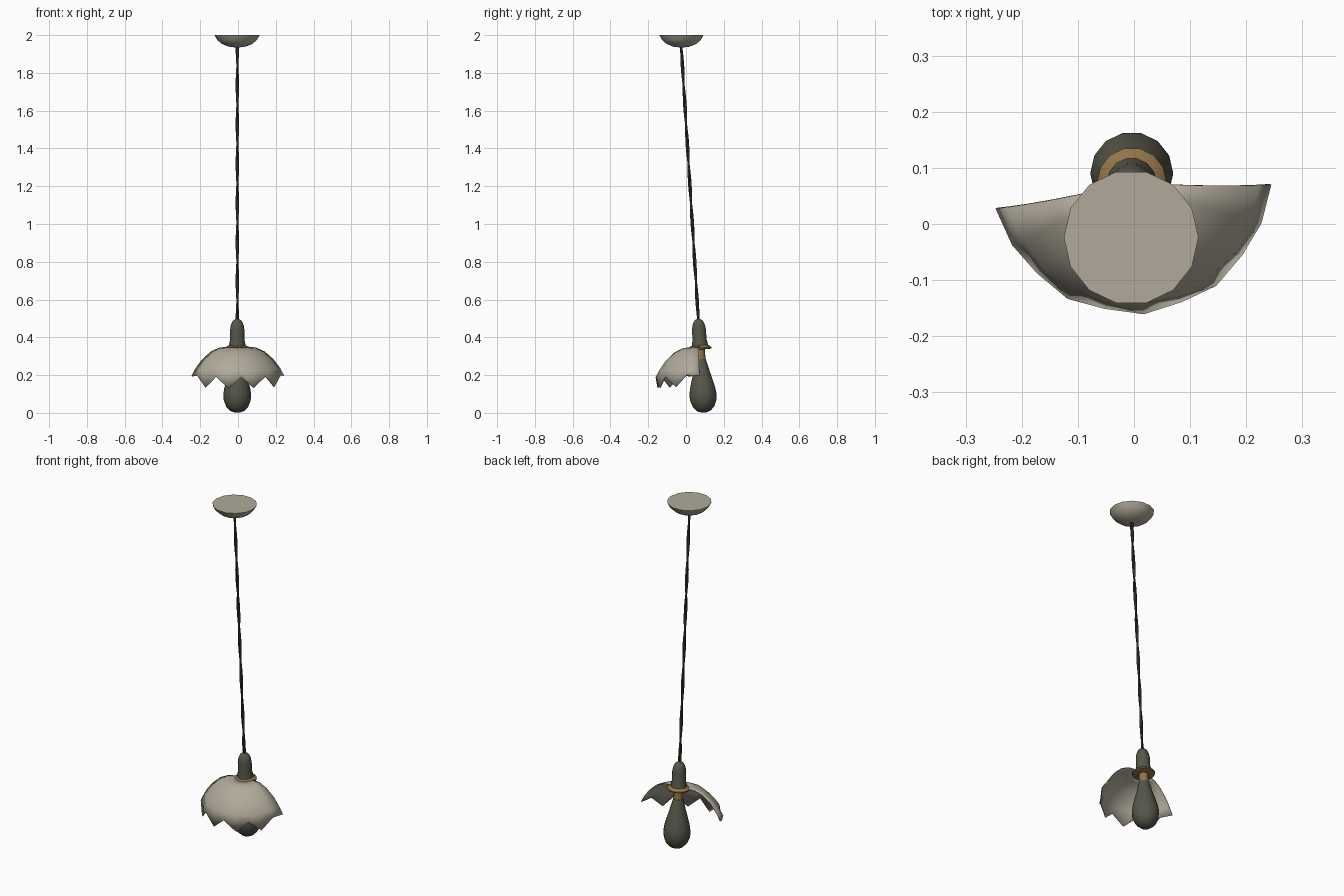
import bpy, bmesh, math
from mathutils import Matrix

if "Cube" in bpy.data.objects:
    bpy.data.objects.remove(bpy.data.objects["Cube"])

def srgb(r, g, b):
    return tuple(((c / 255 + 0.055) / 1.055) ** 2.4 for c in (r, g, b)) + (1,)

def material(name, col):
    m = bpy.data.materials.new(name)
    m.diffuse_color = srgb(*col)
    m.use_nodes = True
    m.node_tree.nodes["Principled BSDF"].inputs["Base Color"].default_value = m.diffuse_color
    return m

PALE = material("pale_stone_grey", (176, 170, 154))
DARK = material("dark_olive_grey", (86, 86, 74))
BRASS = material("aged_brass", (146, 117, 74))
CORD = material("black_cord", (50, 50, 46))
CORD2 = material("brown_cord", (66, 58, 42))

# The lamp hangs along a slightly leaning axis
TILT = Matrix.Translation((-0.004, 0.096, 0)) @ Matrix.Rotation(math.atan(0.0625), 4, 'X')

def finish(name, bm, mat, matrix, angle=40):
    bmesh.ops.recalc_face_normals(bm, faces=bm.faces)
    me = bpy.data.meshes.new(name)
    bm.to_mesh(me)
    bm.free()
    me.materials.append(mat)
    ob = bpy.data.objects.new(name, me)
    bpy.context.collection.objects.link(ob)
    ob.matrix_world = matrix
    bpy.ops.object.select_all(action='DESELECT')
    ob.select_set(True)
    bpy.context.view_layer.objects.active = ob
    bpy.ops.object.shade_smooth_by_angle(angle=math.radians(angle))
    return ob

def lathe(name, profile, sides, mat, matrix):
    """Closed solid turned from (radius, height) points, capped at both ends."""
    bm = bmesh.new()
    rings = [[bm.verts.new((r * math.cos(2 * math.pi * i / sides),
                            r * math.sin(2 * math.pi * i / sides), z))
              for i in range(sides)] for r, z in profile]
    for a, b in zip(rings, rings[1:]):
        for i in range(sides):
            j = (i + 1) % sides
            bm.faces.new((a[i], a[j], b[j], b[i]))
    bm.faces.new(rings[0])
    bm.faces.new(rings[-1])
    return finish(name, bm, mat, matrix)

# Ceiling canopy (level, not leaning)
lathe("ceiling_canopy", [(0.012, 1.935), (0.045, 1.939), (0.08, 1.953), (0.105, 1.974), (0.12, 2.0)],
      14, PALE, Matrix.Translation((-0.005, -0.024, 0)))

# Bulb, brass neck, gallery ring and socket
lathe("bulb", [(0.012, 0.002), (0.036, 0.010), (0.058, 0.032), (0.071, 0.065), (0.074, 0.095),
               (0.069, 0.13), (0.057, 0.175), (0.044, 0.22), (0.034, 0.26), (0.027, 0.285)],
      14, DARK, TILT)
lathe("bulb_neck", [(0.025, 0.28), (0.025, 0.345)], 12, BRASS, TILT)
lathe("gallery_ring", [(0.05, 0.336), (0.061, 0.339), (0.062, 0.346), (0.053, 0.354), (0.044, 0.358)],
      14, BRASS, TILT)
lathe("socket", [(0.046, 0.345), (0.043, 0.365), (0.038, 0.39), (0.038, 0.44), (0.034, 0.465),
                 (0.024, 0.488), (0.01, 0.498)], 14, DARK, TILT)

# Two twisted cord strands
def strand(name, phase, mat):
    bm = bmesh.new()
    steps, sides, r, off = 56, 5, 0.0055, 0.0042
    rings = []
    for k in range(steps + 1):
        t = k / steps
        a = phase + t * 2 * math.pi * 3.5
        rings.append([bm.verts.new((off * math.cos(a) + r * math.cos(2 * math.pi * i / sides),
                                    off * math.sin(a) + r * math.sin(2 * math.pi * i / sides),
                                    0.49 + t * 1.455)) for i in range(sides)])
    for p, q in zip(rings, rings[1:]):
        for i in range(sides):
            j = (i + 1) % sides
            bm.faces.new((p[i], p[j], q[j], q[i]))
    bm.faces.new(rings[0])
    bm.faces.new(rings[-1])
    finish(name, bm, mat, TILT, 80)

strand("cord_strand_dark", 0, CORD)
strand("cord_strand_brown", math.pi, CORD2)

# Broken half shade: five petals, seams at odd columns, pointed tips at even ones
bm = bmesh.new()
cols = 11
rows = [(0.046, 0.350), (0.095, 0.345), (0.140, 0.325), (0.188, 0.283), (0.222, 0.238)]
grid = []
for c in range(cols):
    a = math.radians(193 + 16.4 * c)
    seam = c % 2 == 1
    end = c in (0, cols - 1)
    hem = (0.243, 0.205) if seam else ((0.247, 0.198) if end else (0.241, 0.146))
    pts = [(r if seam or k == 0 else r + 0.003, z) for k, (r, z) in enumerate(rows)] + [hem]
    grid.append([bm.verts.new((r * math.cos(a), r * math.sin(a), z)) for r, z in pts])
for p, q in zip(grid, grid[1:]):
    for k in range(len(rows)):
        bm.faces.new((p[k], p[k + 1], q[k + 1], q[k]))
shade = finish("petal_shade", bm, PALE, TILT, 35)
sol = shade.modifiers.new("thickness", 'SOLIDIFY')
sol.thickness = 0.005
sol.offset = 0
